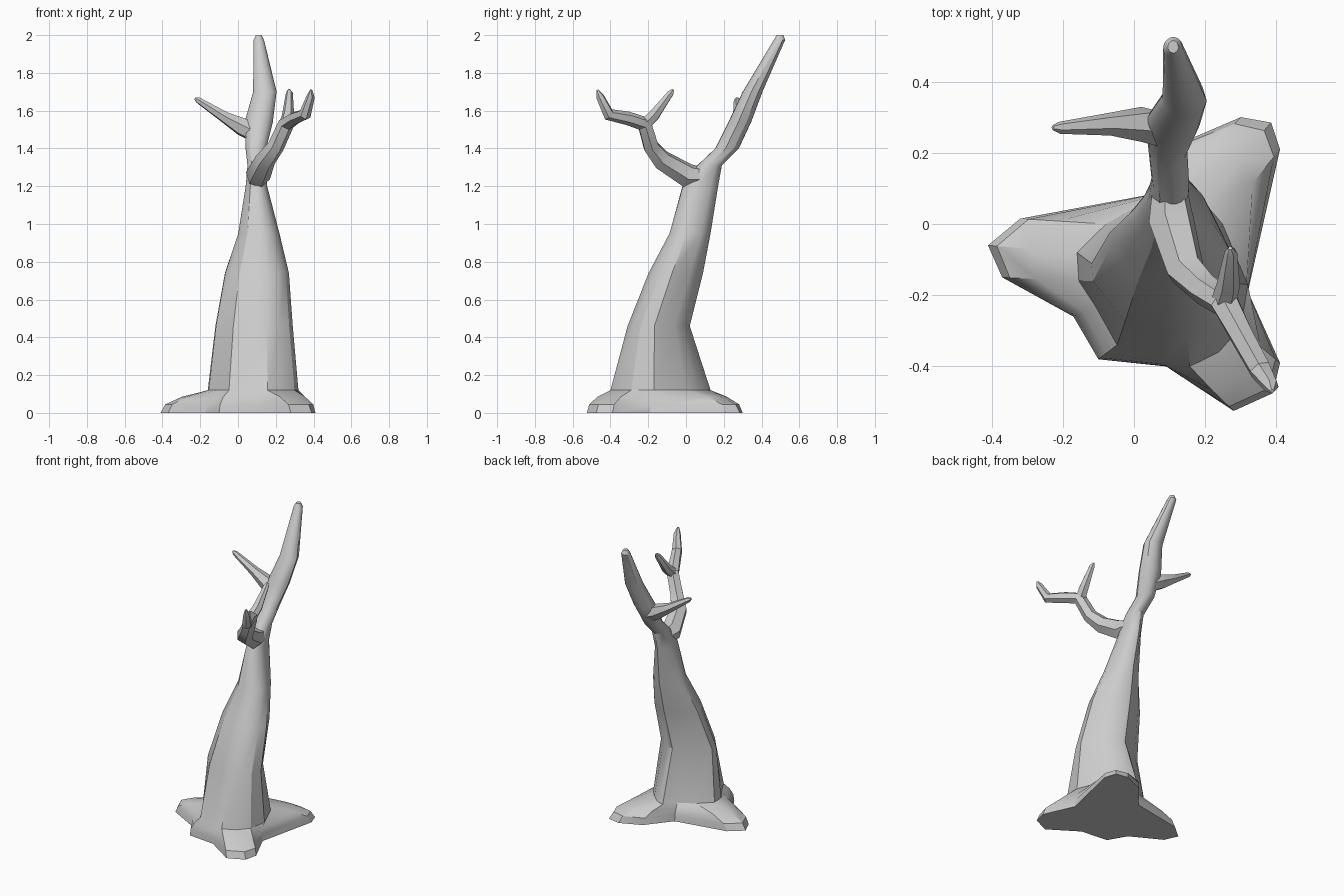
import bpy, bmesh, math
from mathutils import Vector

if "Cube" in bpy.data.objects:
    bpy.data.objects.remove(bpy.data.objects["Cube"])


def loft(name, rings):
    """Skin a list of equal-length rings and cap both ends."""
    bm = bmesh.new()
    loops = [[bm.verts.new(p) for p in ring] for ring in rings]
    n = len(loops[0])
    for a, b in zip(loops, loops[1:]):
        for i in range(n):
            j = (i + 1) % n
            bm.faces.new((a[i], a[j], b[j], b[i]))
    bm.faces.new(loops[0][::-1])
    bm.faces.new(loops[-1])
    bmesh.ops.recalc_face_normals(bm, faces=bm.faces)
    mesh = bpy.data.meshes.new(name)
    bm.to_mesh(mesh)
    bm.free()
    obj = bpy.data.objects.new(name, mesh)
    bpy.context.collection.objects.link(obj)
    bpy.ops.object.select_all(action='DESELECT')
    obj.select_set(True)
    bpy.context.view_layer.objects.active = obj
    bpy.ops.object.shade_smooth_by_angle(angle=math.radians(30))
    return obj


def limb(name, path, sides=6):
    """Tapered tube through (x, y, z, radius) points."""
    pts = [Vector(p[:3]) for p in path]
    side = None
    rings = []
    for i, p in enumerate(pts):
        t = (pts[min(i + 1, len(pts) - 1)] - pts[max(i - 1, 0)]).normalized()
        side = side or t.orthogonal()
        side = (side - t * side.dot(t)).normalized()
        up = t.cross(side)
        rings.append([p + path[i][3] * (side * math.cos(a) + up * math.sin(a))
                      for a in (2 * math.pi * k / sides for k in range(sides))])
    return loft(name, rings)


# Root outline on the ground and trunk outline just above the roots
ground = [(-.41, -.06), (-.37, -.15), (-.17, -.26), (-.10, -.38), (.09, -.40),
          (.28, -.525), (.39, -.475), (.41, -.39), (.32, -.19), (.41, .21),
          (.385, .285), (.30, .30), (.16, .24), (.03, .08), (-.32, .015)]
foot = [(-.16, -.08), (-.155, -.16), (-.11, -.23), (-.05, -.34), (.07, -.385),
        (.15, -.40), (.23, -.36), (.29, -.29), (.31, -.17), (.24, .0),
        (.19, .06), (.13, .115), (.08, .13), (.02, .06), (-.08, 0)]
x0, x1, y0, y1 = -.16, .31, -.40, .13

rings = [[(x, y, 0) for x, y in ground]]
for k, z in ((.10, .045), (.45, .085)):
    rings.append([(g[0] + (f[0] - g[0]) * k, g[1] + (f[1] - g[1]) * k, z)
                  for g, f in zip(ground, foot)])

# Trunk levels: z, x range, y range, roundness
levels = [(.12, -.16, .32, -.40, .13, 0),
          (.46, -.12, .29, -.31, .02, .1),
          (.74, -.07, .27, -.20, .09, .25),
          (.95, 0, .22, -.09, .13, .5),
          (1.20, .04, .155, -.02, .17, .8),
          (1.31, .05, .155, .06, .19, 1),
          (1.40, .04, .15, .155, .28, 1),
          (1.54, .035, .185, .225, .345, 1),
          (1.70, .08, .205, .30, .405, 1),
          (1.975, .082, .138, .465, .525, 1),
          (2.0, .095, .125, .48, .515, 1)]
for z, a, b, c, d, rnd in levels:
    ring = []
    for x, y in foot:
        u = (x - x0) / (x1 - x0) * 2 - 1
        v = (y - y0) / (y1 - y0) * 2 - 1
        r = math.hypot(u, v)
        u += (u / r - u) * rnd
        v += (v / r - v) * rnd
        ring.append(((a + b + u * (b - a)) / 2, (c + d + v * (d - c)) / 2, z))
    rings.append(ring)
loft("trunk", rings)

# Side limbs
limb("front_branch", [(.10, .10, 1.25, .05), (.105, .01, 1.255, .066),
                      (.145, -.13, 1.34, .055), (.20, -.185, 1.41, .045),
                      (.255, -.22, 1.53, .043), (.30, -.31, 1.56, .036),
                      (.355, -.41, 1.58, .033), (.385, -.455, 1.675, .022),
                      (.388, -.47, 1.71, .006)])
limb("front_twig", [(.25, -.225, 1.52, .036), (.265, -.17, 1.575, .033),
                    (.272, -.08, 1.695, .018), (.27, -.068, 1.712, .006)])
limb("left_twig", [(.10, .26, 1.475, .05), (.02, .28, 1.515, .05),
                   (-.07, .28, 1.565, .032), (-.21, .27, 1.655, .017),
                   (-.228, .27, 1.665, .007)])
